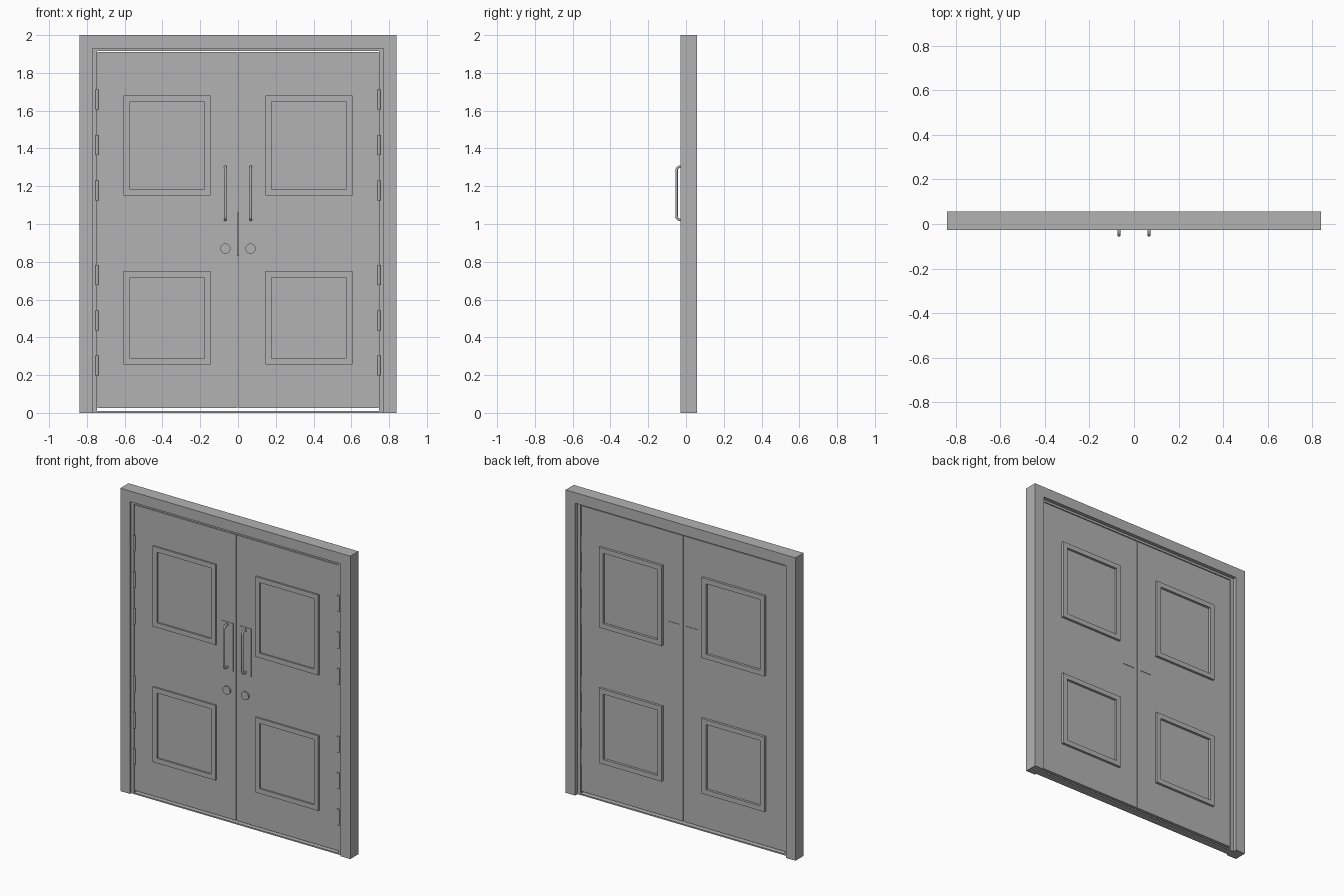
import bpy
import math
from mathutils import Vector

if "Cube" in bpy.data.objects:
    bpy.data.objects.remove(bpy.data.objects["Cube"], do_unlink=True)

grey = bpy.data.materials.new("plain grey")
grey.use_nodes = True
grey.diffuse_color = (0.45, 0.45, 0.45, 1)
grey.node_tree.nodes["Principled BSDF"].inputs["Base Color"].default_value = grey.diffuse_color

FRONT, BACK = -0.028, 0.057            # casing faces
DOOR_FRONT, DOOR_BACK = -0.016, 0.03   # leaf faces
GAP = 0.002
SIDES = (("left", 1), ("right", -1))


def mesh_object(name, verts, faces):
    mesh = bpy.data.meshes.new(name)
    mesh.from_pydata(verts, [], faces)
    mesh.update()
    mesh.materials.append(grey)
    obj = bpy.data.objects.new(name, mesh)
    bpy.context.collection.objects.link(obj)
    return obj


def box(name, x, y, z):
    """Box spanning the given (low, high) ranges."""
    x = sorted(x)
    verts = [(a, b, c) for a in x for b in y for c in z]
    faces = [(0, 1, 3, 2), (4, 6, 7, 5), (0, 4, 5, 1),
             (2, 3, 7, 6), (0, 2, 6, 4), (1, 5, 7, 3)]
    return mesh_object(name, verts, faces)


def portal(name, outer, inner, top_out, top_in, y):
    """Three-sided door surround, open at the floor."""
    outline = [(-outer, 0), (-outer, top_out), (outer, top_out), (outer, 0),
               (inner, 0), (inner, top_in), (-inner, top_in), (-inner, 0)]
    n = len(outline)
    verts = [(px, d, pz) for d in y for px, pz in outline]
    faces = []
    for a, b, c, d in ((0, 1, 6, 7), (1, 2, 5, 6), (2, 3, 4, 5)):
        faces += [(a, b, c, d), (d + n, c + n, b + n, a + n)]
    faces += [(i, i + n, (i + 1) % n + n, (i + 1) % n) for i in range(n)]
    return mesh_object(name, verts, faces)


def moulding(name, x, z, width, y):
    """Raised rectangular frame around a panel."""
    x0, x1 = sorted(x)
    z0, z1 = z
    rings = [[(x0 + w, z0 + w), (x1 - w, z0 + w), (x1 - w, z1 - w), (x0 + w, z1 - w)]
             for w in (0, width)]
    verts = [(px, d, pz) for d in y for ring in rings for px, pz in ring]
    faces = []
    for i in range(4):
        j = (i + 1) % 4
        faces += [(i, j, j + 4, i + 4), (i + 8, i + 12, j + 12, j + 8),
                  (i, i + 8, j + 8, j), (i + 4, j + 4, j + 12, i + 12)]
    return mesh_object(name, verts, faces)


def cylinder(name, start, end, radius, sides=24):
    start, end = Vector(start), Vector(end)
    axis = end - start
    bpy.ops.mesh.primitive_cylinder_add(
        vertices=sides, radius=radius, depth=axis.length, location=(start + end) / 2,
        rotation=axis.to_track_quat("Z", "Y").to_euler())
    obj = bpy.context.object
    obj.name = name
    obj.data.materials.append(grey)
    bpy.ops.object.shade_smooth_by_angle(angle=math.radians(40))
    return obj


def pull_handle(name, x, bottom, top):
    """Round bar bent back to the door at both ends."""
    r, out, bend = 0.007, -0.05, 0.018
    path = [(DOOR_FRONT, bottom)]
    for centre, first in ((bottom + bend, 270), (top - bend, 180)):
        for step in range(6):
            angle = math.radians(first - 18 * step)
            path.append((out + bend + bend * math.cos(angle),
                         centre + bend * math.sin(angle)))
    path.append((DOOR_FRONT, top))
    curve = bpy.data.curves.new(name, "CURVE")
    curve.dimensions = "3D"
    curve.bevel_depth = r
    curve.bevel_resolution = 3
    curve.use_fill_caps = True
    spline = curve.splines.new("POLY")
    spline.points.add(len(path) - 1)
    for point, (py, pz) in zip(spline.points, path):
        point.co = (x, py, pz, 1)
    curve.materials.append(grey)
    obj = bpy.data.objects.new(name, curve)
    bpy.context.collection.objects.link(obj)


# Surround: outer casing with a narrower lining, and the sill
portal("door_casing", 0.84, 0.77, 2.0, 1.93, (FRONT, BACK))
portal("frame_lining", 0.77, 0.747, 1.93, 1.915, (DOOR_FRONT, 0.032))
box("threshold", (-0.747, 0.747), (DOOR_FRONT, 0.032), (0, 0.009))

for side, s in SIDES:
    # Door leaf
    box(side + "_door", (s * GAP, s * 0.744), (DOOR_FRONT, DOOR_BACK), (0.025, 1.911))

    # Raised panel mouldings on both faces
    for level, z in (("upper", (1.15, 1.68)), ("lower", (0.255, 0.75))):
        for face, y in (("front", (DOOR_FRONT - 0.011, DOOR_FRONT)),
                        ("back", (DOOR_BACK, DOOR_BACK + 0.016))):
            moulding(f"{side}_{level}_{face}_moulding",
                     (s * 0.145, s * 0.605), z, 0.032, y)

    # Thin plates behind the handle and on the back face
    for face, y in (("front", (DOOR_FRONT - 0.003, DOOR_FRONT)),
                    ("back", (DOOR_BACK, DOOR_BACK + 0.003))):
        box(f"{side}_{face}_plate", (s * 0.022, s * 0.11), y, (1.005, 1.32))

    # Pull handle, its feet and the lock
    pull_handle(side + "_pull_handle", s * 0.067, 1.022, 1.303)
    for end, z in (("lower", 1.022), ("upper", 1.303)):
        cylinder(f"{side}_{end}_handle_foot", (s * 0.067, DOOR_FRONT, z),
                 (s * 0.067, DOOR_FRONT - 0.007, z), 0.01)
    cylinder(side + "_lock", (s * 0.067, DOOR_FRONT, 0.87),
             (s * 0.067, DOOR_FRONT - 0.01, 0.87), 0.027, 32)

    # Hinges: knuckle in front, leaf running through the side gap
    for i, z in enumerate((0.25, 0.49, 0.73, 1.178, 1.418, 1.66)):
        cylinder(f"{side}_hinge_knuckle_{i + 1}", (s * 0.746, -0.018, z - 0.053),
                 (s * 0.746, -0.018, z + 0.053), 0.008, 16)
        box(f"{side}_hinge_leaf_{i + 1}", (s * 0.7435, s * 0.7475),
            (DOOR_FRONT, DOOR_BACK - 0.002), (z - 0.053, z + 0.053))

# Lock case bridging the gap between the leaves
box("lock_case", (-0.02, 0.02), (-0.004, 0.018), (0.83, 1.06))
